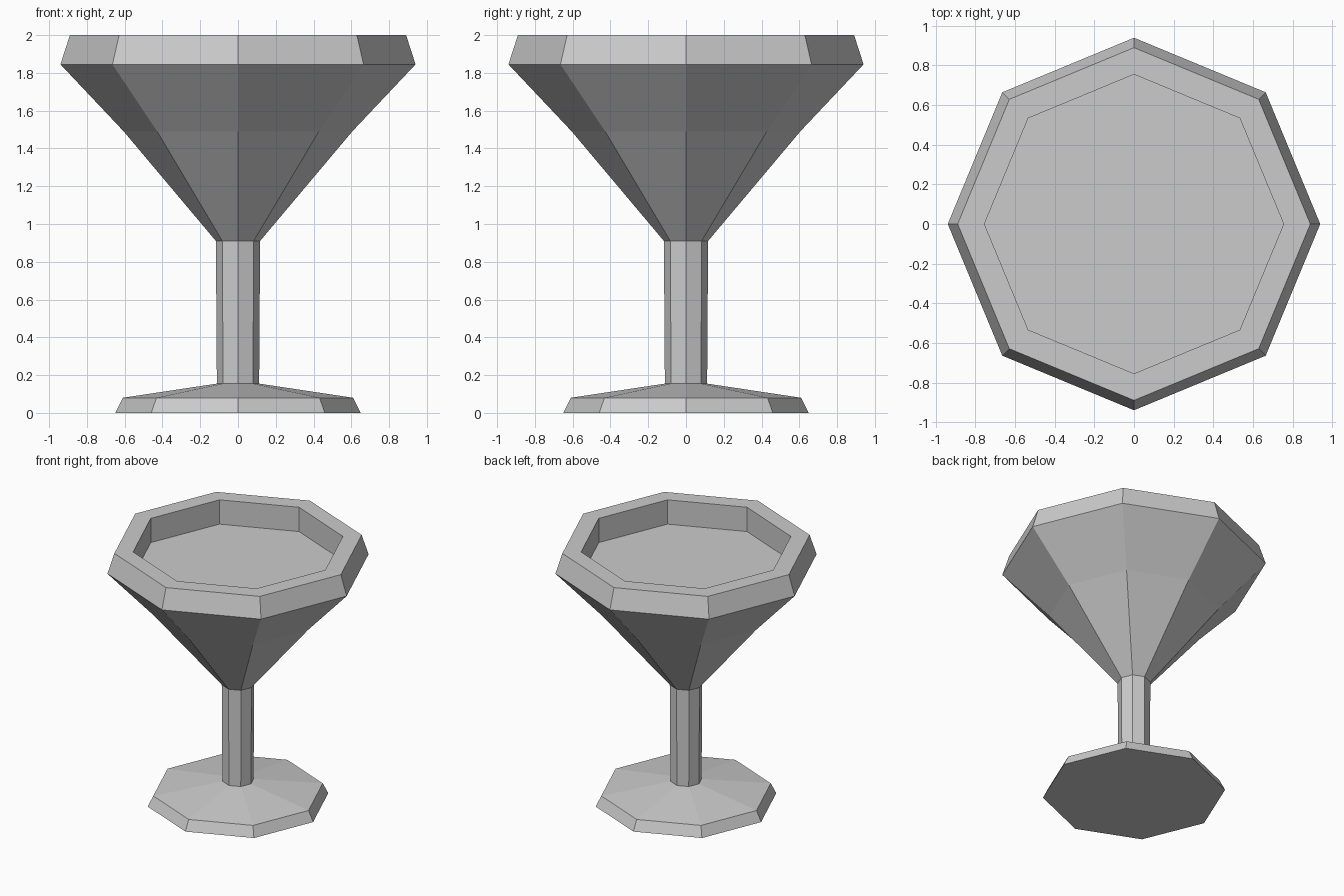
import bpy, bmesh
from math import cos, sin, pi

if "Cube" in bpy.data.objects:
    bpy.data.objects.remove(bpy.data.objects["Cube"])

SIDES = 8


def lathe(name, profile):
    """Revolve (radius, z) points into a closed eight-sided solid."""
    bm = bmesh.new()
    rings = [[bm.verts.new((r * cos(2 * pi * i / SIDES), r * sin(2 * pi * i / SIDES), z))
              for i in range(SIDES)] for r, z in profile]
    for low, high in zip(rings, rings[1:]):
        for i in range(SIDES):
            j = (i + 1) % SIDES
            bm.faces.new((low[i], low[j], high[j], high[i]))
    bm.faces.new(rings[0][::-1])
    bm.faces.new(rings[-1])
    bmesh.ops.recalc_face_normals(bm, faces=bm.faces)
    mesh = bpy.data.meshes.new(name)
    bm.to_mesh(mesh)
    bm.free()
    obj = bpy.data.objects.new(name, mesh)
    bpy.context.collection.objects.link(obj)
    return obj


# Foot, stem, flared bowl and recessed top in one continuous profile
lathe("goblet", [
    (0.65, 0.0), (0.61, 0.08),                  # foot edge
    (0.112, 0.155), (0.117, 0.91),              # stem
    (0.605, 1.49), (0.94, 1.845),               # bowl
    (0.89, 2.0), (0.755, 2.0), (0.755, 1.81),   # rim and recess
])
